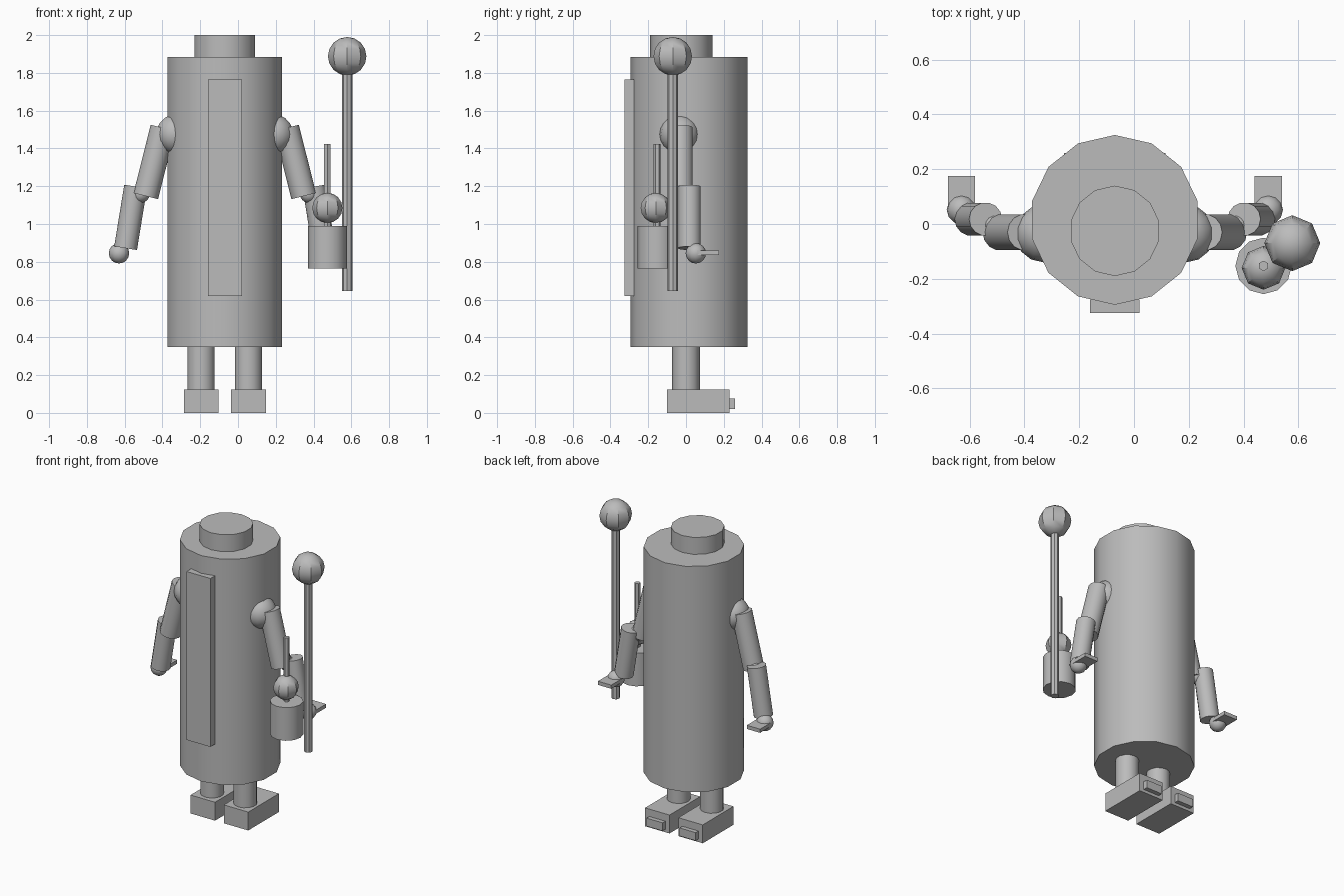
import bpy
import math
from mathutils import Vector

cube = bpy.data.objects.get("Cube")
if cube:
    bpy.data.objects.remove(cube, do_unlink=True)

GREY = (0.5, 0.5, 0.5, 1.0)
grey = bpy.data.materials.new("plain grey")
grey.use_nodes = True
grey.diffuse_color = GREY
for node in grey.node_tree.nodes:
    if node.type == 'BSDF_PRINCIPLED':
        node.inputs["Base Color"].default_value = GREY

MID = -0.07  # x of the body's mirror plane


def finish(name):
    ob = bpy.context.object
    ob.name = name
    ob.data.materials.append(grey)
    bpy.ops.object.shade_smooth_by_angle(angle=math.radians(31))
    return ob


def rod(name, start, end, radius, sides=14):
    a, b = Vector(start), Vector(end)
    axis = b - a
    bpy.ops.mesh.primitive_cylinder_add(vertices=sides, radius=radius,
                                        depth=axis.length, location=(a + b) / 2)
    if abs(axis.x) + abs(axis.y) > 1e-5:
        bpy.context.object.rotation_euler = axis.to_track_quat('Z', 'Y').to_euler()
    return finish(name)


def ball(name, centre, radius, segments=12, rings=8):
    bpy.ops.mesh.primitive_uv_sphere_add(segments=segments, ring_count=rings,
                                         radius=radius, location=centre)
    return finish(name)


def box(name, low, high):
    a, b = Vector(low), Vector(high)
    bpy.ops.mesh.primitive_cube_add(size=1, location=(a + b) / 2)
    ob = bpy.context.object
    ob.scale = b - a
    bpy.ops.object.transform_apply(location=False, rotation=False, scale=True)
    return finish(name)


# Body, top knob and front panel
rod("body", (MID, 0.015, 0.35), (MID, 0.015, 1.885), 0.31)
rod("top_knob", (MID, -0.025, 1.88), (MID, -0.025, 2.0), 0.165)
box("front_panel", (-0.16, -0.325, 0.62), (0.02, -0.275, 1.765))

# Limbs, mirrored about the body's middle
for label, s in (("left", 1), ("right", -1)):
    def at(x, y, z):
        return (MID + s * x, y, z)

    # Leg, foot and the block on the foot's end
    rod(label + "_leg", at(0.125, 0, 0.12), at(0.125, 0, 0.36), 0.073)
    box(label + "_foot", (MID + s * 0.125 - 0.092, -0.1, 0),
        (MID + s * 0.125 + 0.092, 0.23, 0.125))
    box(label + "_foot_block", (MID + s * 0.125 - 0.06, 0.22, 0.02),
        (MID + s * 0.125 + 0.06, 0.26, 0.075))

    # Arm
    ball(label + "_shoulder", at(0.26, -0.035, 1.475), 0.105, 14, 10)
    rod(label + "_upper_arm", at(0.327, -0.03, 1.509), at(0.418, -0.03, 1.148), 0.067)
    ball(label + "_elbow", at(0.445, -0.005, 1.16), 0.048)
    rod(label + "_forearm", at(0.472, 0.018, 1.198), at(0.525, 0.018, 0.872), 0.061)
    ball(label + "_wrist", at(0.56, 0.052, 0.845), 0.054)
    box(label + "_hand", (MID + s * 0.56 - 0.05, 0.05, 0.835),
        (MID + s * 0.56 + 0.05, 0.175, 0.86))

# Staff with a round head
rod("staff", (0.578, -0.07, 0.645), (0.578, -0.07, 1.82), 0.027, 8)
ball("staff_head", (0.578, -0.07, 1.888), 0.102, 8, 8)

# Hanging vessel with a round lid and a thin rod
rod("vessel", (0.473, -0.153, 0.765), (0.473, -0.153, 0.99), 0.103, 12)
ball("vessel_lid", (0.473, -0.16, 1.085), 0.08, 8, 8)
rod("vessel_rod", (0.473, -0.153, 0.98), (0.473, -0.153, 1.423), 0.019, 6)
